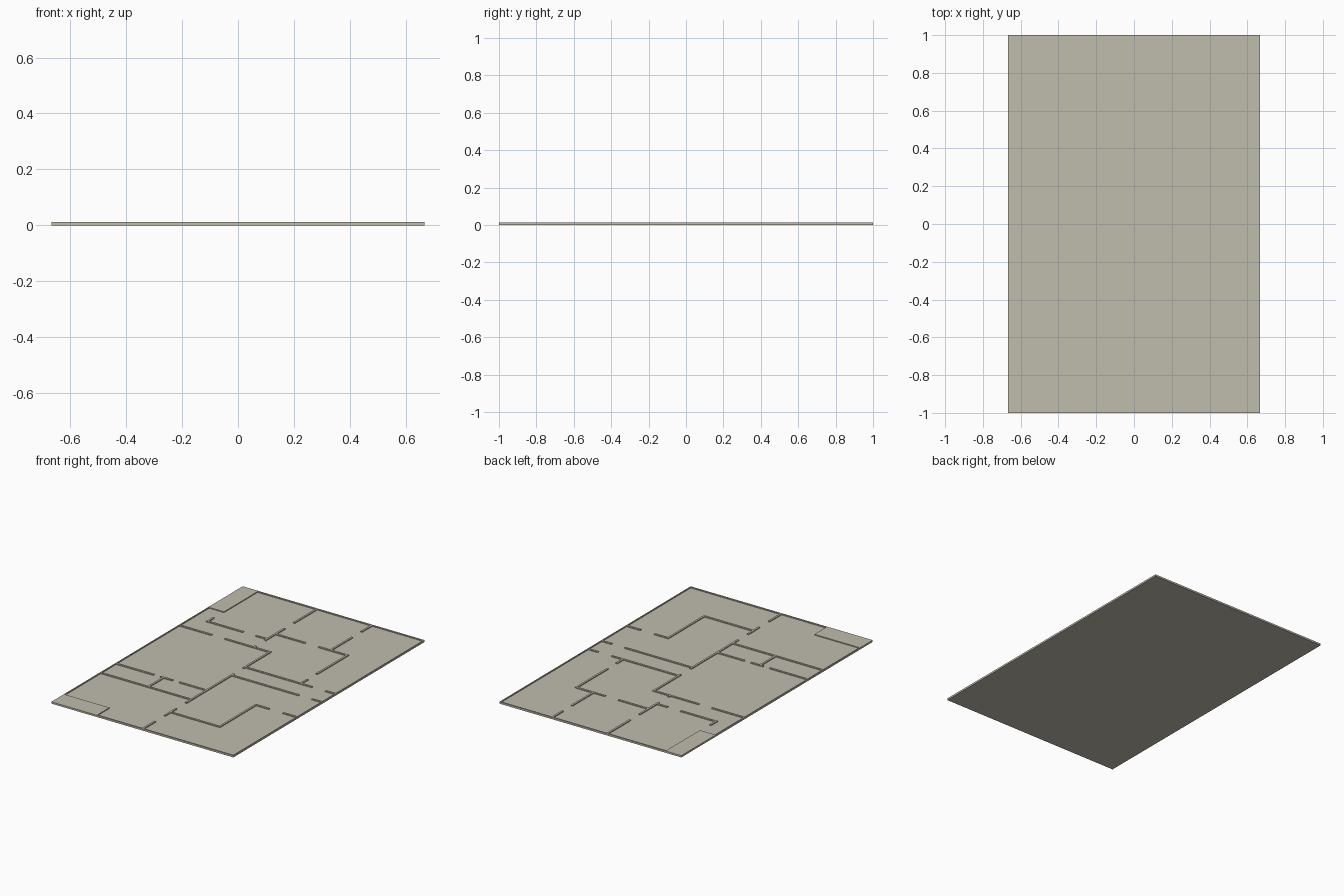
import bpy, bmesh

if "Cube" in bpy.data.objects:
    bpy.data.objects.remove(bpy.data.objects["Cube"])

HX, HY = 0.666, 1.0          # half plan size
FLOOR, TOP = 0.006, 0.012    # floor level and wall top
T = 0.0065                   # half wall thickness

stone = bpy.data.materials.new("warm_grey")
stone.diffuse_color = (0.53, 0.51, 0.42, 1)
stone.use_nodes = True
stone.node_tree.nodes["Principled BSDF"].inputs["Base Color"].default_value = stone.diffuse_color

rects = []


def across(y, *spans):       # walls running along x
    for a, b in spans:
        rects.append((a, b, y - T, y + T))


def along(x, *spans):        # walls running along y
    for a, b in spans:
        rects.append((x - T, x + T, a, b))


def finish(bm, name):
    me = bpy.data.meshes.new(name)
    bm.to_mesh(me)
    bm.free()
    me.materials.append(stone)
    ob = bpy.data.objects.new(name, me)
    bpy.context.collection.objects.link(ob)


# floor slab
bm = bmesh.new()
bmesh.ops.create_cube(bm, size=1)
for v in bm.verts:
    v.co = (v.co.x * 2 * HX, v.co.y * 2 * HY, (v.co.z + 0.5) * FLOOR)
finish(bm, "floor_slab")

# outer walls
rects += [(-HX, HX, HY - 0.01, HY), (-HX, HX, -HY, -HY + 0.01),
          (-HX, -HX + 0.007, -HY, HY), (HX - 0.007, HX, -HY, HY)]
# solid corner blocks
rects += [(-HX, -0.55, 0.64, HY), (-HX, -0.333, -HY, -0.868)]

# back rooms
along(-0.12, (0.755, HY), (0.455, 0.66), (0.335, 0.355))
along(0.283, (0.885, HY), (0.563, 0.79))
across(0.563, (-0.12, 0.10), (0.197, 0.4135))
along(0.407, (0.24, 0.563), (0.075, 0.145))
across(0.477, (-0.5625, -0.295), (-0.20, -0.12))
along(-0.556, (0.477, 0.54))
across(0.335, (-HX, -0.425), (-0.33, T))
# central spine and corridor
along(0, (0.055, 0.335), (-0.545, -0.045), (-0.765, -0.645), (-HY, -0.865))
for y in (0.075, -0.066):
    across(y, (0, 0.492), (0.588, HX))
# front rooms
across(-0.327, (-HX, -0.385), (-0.338, -0.248), (-0.20, 0),
       (0.3535, 0.46), (0.56, HX))
across(-0.487, (-HX, 0))
along(-0.315, (-0.487, -0.327))
along(0.36, (-0.7115, -0.327))
across(-0.705, (0, 0.36))

# fuse all wall footprints on a shared grid, then drop the sides to the floor
xs = sorted({round(v, 4) for r in rects for v in r[:2]})
ys = sorted({round(v, 4) for r in rects for v in r[2:]})
bm = bmesh.new()
grid = {}


def vert(i, j):
    if (i, j) not in grid:
        grid[i, j] = bm.verts.new((xs[i], ys[j], TOP))
    return grid[i, j]


for i in range(len(xs) - 1):
    for j in range(len(ys) - 1):
        cx, cy = (xs[i] + xs[i + 1]) / 2, (ys[j] + ys[j + 1]) / 2
        if any(a < cx < b and c < cy < d for a, b, c, d in rects):
            bm.faces.new((vert(i, j), vert(i + 1, j),
                          vert(i + 1, j + 1), vert(i, j + 1)))
rim = [e for e in bm.edges if e.is_boundary]
out = bmesh.ops.extrude_edge_only(bm, edges=rim)["geom"]
for v in out:
    if isinstance(v, bmesh.types.BMVert):
        v.co.z = FLOOR
bmesh.ops.recalc_face_normals(bm, faces=bm.faces)
top = [f for f in bm.faces if abs(f.normal.z) > 0.5]
if top[0].normal.z < 0:
    bmesh.ops.reverse_faces(bm, faces=bm.faces)
# loose wall pieces: make sure every top looks up
bad = [f for f in bm.faces if f.normal.z < -0.5]
todo = set(bad)
while bad:
    f = bad.pop()
    for e in f.edges:
        for g in e.link_faces:
            if g not in todo:
                todo.add(g)
                bad.append(g)
if todo:
    bmesh.ops.reverse_faces(bm, faces=list(todo))
finish(bm, "walls")
